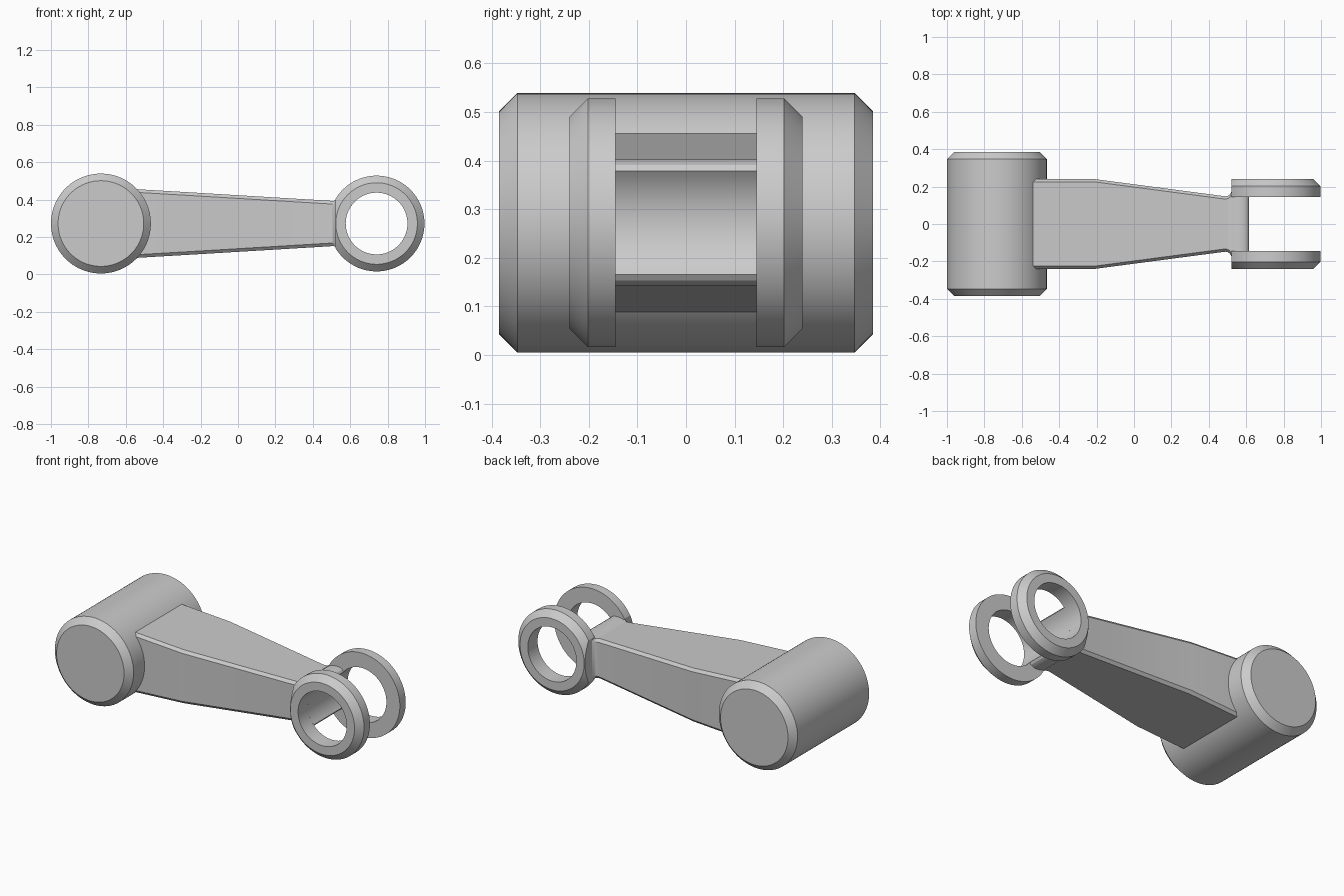
import bpy, bmesh, math

if "Cube" in bpy.data.objects:
    bpy.data.objects.remove(bpy.data.objects["Cube"])

ZC = 0.272          # height of the shared axis
SEG = 96


def loft(name, loops, closed=False, cut_x=None):
    """Skin equal-length point loops; cap the ends or close into a ring."""
    bm = bmesh.new()
    rows = [[bm.verts.new(p) for p in loop] for loop in loops]
    n = len(rows[0])
    pairs = list(zip(rows, rows[1:])) + ([(rows[-1], rows[0])] if closed else [])
    for a, b in pairs:
        for i in range(n):
            j = (i + 1) % n
            bm.faces.new((a[i], a[j], b[j], b[i]))
    if not closed:
        bm.faces.new(rows[0])
        bm.faces.new(rows[-1])
    if cut_x is not None:
        geom = bm.verts[:] + bm.edges[:] + bm.faces[:]
        bmesh.ops.bisect_plane(bm, geom=geom, plane_co=(cut_x, 0, 0),
                               plane_no=(1, 0, 0), clear_inner=True)
        rim = [e for e in bm.edges if e.is_boundary]
        bmesh.ops.holes_fill(bm, edges=rim, sides=0)
    bmesh.ops.recalc_face_normals(bm, faces=bm.faces)
    mesh = bpy.data.meshes.new(name)
    bm.to_mesh(mesh)
    bm.free()
    mesh.shade_smooth()
    mesh.set_sharp_from_angle(angle=math.radians(25))
    obj = bpy.data.objects.new(name, mesh)
    bpy.context.collection.objects.link(obj)
    return obj


def circle(cx, r, y):
    return [(cx + r * math.cos(2 * math.pi * i / SEG), y,
             ZC + r * math.sin(2 * math.pi * i / SEG)) for i in range(SEG)]


def octagon(x, hy, hz, cy=0.015, cz=0.017):
    quarter = [(hy, hz - cz), (hy - cy, hz)]
    pts = quarter + [(-y, z) for y, z in reversed(quarter)]
    pts += [(-y, -z) for y, z in pts]
    return [(x, y, ZC + z) for y, z in pts]


# solid chamfered barrel
loft("barrel", [circle(-0.733, r, y) for r, y in
                [(0.229, -0.385), (0.267, -0.347), (0.267, 0.347), (0.229, 0.385)]])

# tapered arm with chamfered edges and a small flare at the fork
loft("arm", [octagon(x, hy, hz) for x, hy, hz in
             [(-0.72, 0.24, 0.194), (-0.21, 0.24, 0.164), (0.488, 0.148, 0.122),
              (0.502, 0.151, 0.121), (0.512, 0.158, 0.121), (0.521, 0.172, 0.124)]])

# fork rings, chamfered outside and trimmed flat where they meet the arm
RX, HOLE = 0.741, 0.165
for side, label in ((-1, "front"), (1, "back")):
    profile = [(HOLE, 0.145), (0.256, 0.145), (0.256, 0.202), (0.218, 0.24), (HOLE, 0.24)]
    loft("fork_ring_" + label, [circle(RX, r, side * y) for r, y in profile],
         closed=True, cut_x=0.52)

# bridge between the rings, rounded on top and hollowed by the pin hole
upper = [(0.515, 0.119), (0.53, 0.124), (0.55, 0.129), (0.575, 0.13),
         (0.593, 0.127), (0.607, 0.119)]
arc = []
for i in range(17):
    a = math.radians(139.7 + 80.6 * i / 16)
    arc.append((RX + HOLE * math.cos(a), HOLE * math.sin(a)))
outline = upper + arc + [(x, -z) for x, z in reversed(upper)]
loft("fork_bridge", [[(x, y, ZC + z) for x, z in outline] for y in (-0.147, 0.147)])
